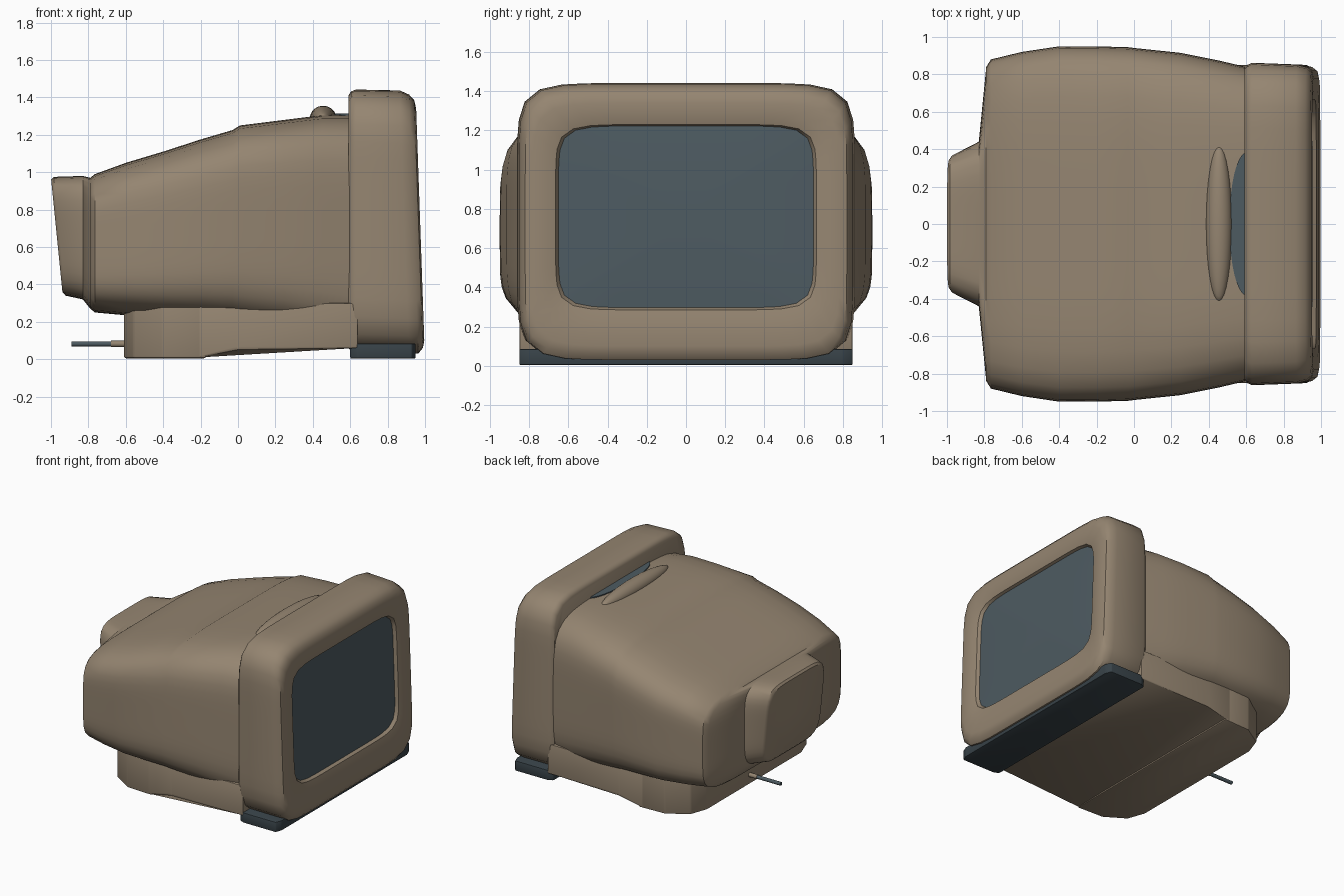
import bpy, bmesh, math
from mathutils import Vector

if "Cube" in bpy.data.objects:
    bpy.data.objects.remove(bpy.data.objects["Cube"], do_unlink=True)


def material(name, color):
    m = bpy.data.materials.new(name)
    m.use_nodes = True
    m.diffuse_color = (*color, 1)
    bsdf = m.node_tree.nodes["Principled BSDF"]
    bsdf.inputs["Base Color"].default_value = (*color, 1)
    bsdf.inputs["Roughness"].default_value = 0.7
    return m


BEIGE = material("beige plastic", (0.30, 0.235, 0.165))
GLASS = material("blue grey glass", (0.075, 0.104, 0.12))
DARK = material("dark underside", (0.04, 0.056, 0.066))


def finish(name, bm, mats, angle=38):
    bmesh.ops.recalc_face_normals(bm, faces=bm.faces)
    mesh = bpy.data.meshes.new(name)
    bm.to_mesh(mesh)
    bm.free()
    ob = bpy.data.objects.new(name, mesh)
    bpy.context.collection.objects.link(ob)
    for m in mats:
        mesh.materials.append(m)
    bpy.ops.object.select_all(action="DESELECT")
    ob.select_set(True)
    bpy.context.view_layer.objects.active = ob
    bpy.ops.object.shade_smooth_by_angle(angle=math.radians(angle))
    return ob


def loft(bm, rings, power, lean=lambda x, z: 0, steps=64):
    """Skin rounded-rectangle rings given as (x, half width, bottom, top)."""
    loops = []
    for x, hw, z0, z1 in rings:
        loop = []
        for i in range(steps):
            a = 2 * math.pi * (i + 0.5) / steps
            c, s = math.cos(a), math.sin(a)
            r = (abs(c) ** power + abs(s) ** power) ** (-1 / power)
            z = (z0 + z1) / 2 + r * s * (z1 - z0) / 2
            loop.append(bm.verts.new((x + lean(x, z), r * c * hw, z)))
        loops.append(loop)
    for a, b in zip(loops, loops[1:]):
        for i in range(steps):
            j = (i + 1) % steps
            bm.faces.new((a[i], a[j], b[j], b[i]))
    bm.faces.new(loops[0])
    bm.faces.new(loops[-1])
    return loops


# Tapered rear housing with the tube neck cover at the back
bm = bmesh.new()
loft(bm, [(-1.0, 0.35, 0.36, 0.96), (-0.985, 0.37, 0.34, 0.975),
          (-0.83, 0.44, 0.32, 0.98), (-0.79, 0.84, 0.27, 0.97),
          (-0.765, 0.88, 0.25, 0.99), (-0.6, 0.92, 0.235, 1.05),
          (-0.4, 0.95, 0.22, 1.11), (-0.2, 0.95, 0.21, 1.175),
          (-0.03, 0.945, 0.2, 1.225), (0.01, 0.94, 0.19, 1.25),
          (0.25, 0.915, 0.16, 1.28), (0.45, 0.875, 0.12, 1.305),
          (0.64, 0.83, 0.08, 1.305)], 5.5,
     lambda x, z: 0.1 * max(0, 0.97 - z) if x < -0.9 else 0)
finish("rear_housing", bm, [BEIGE])

# Front bezel, with the opening stepping in to a gently domed screen
bm = bmesh.new()
loft(bm, [(0.59, 0.835, 0.06, 1.41), (0.605, 0.85, 0.045, 1.432),
          (0.63, 0.862, 0.04, 1.442), (0.89, 0.852, 0.03, 1.437),
          (0.94, 0.84, 0.03, 1.415), (0.966, 0.82, 0.06, 1.385),
          (0.975, 0.78, 0.1, 1.34), (0.972, 0.71, 0.22, 1.27),
          (0.96, 0.665, 0.285, 1.23), (0.935, 0.65, 0.297, 1.222)],
     8, lambda x, z: 0.035 * (0.7 - z) if x > 0.8 else 0)
finish("front_bezel", bm, [BEIGE])

bm = bmesh.new()
cz = 0.76
loft(bm, [(0.937 + 0.016 * (1 - f * f), 0.65 * f, cz - 0.463 * f, cz + 0.463 * f)
          for f in (1, 0.85, 0.65, 0.4, 0.15)],
     8, lambda x, z: 0.035 * (0.7 - z))
finish("screen", bm, [GLASS])


def slab(name, outline, z0, z1, mat, bevel, shape=None):
    """Extrude a mirrored (x, half width) outline upward and soften its edges."""
    bm = bmesh.new()
    pts = outline + [(x, -y) for x, y in reversed(outline)]
    f = bm.faces.new([bm.verts.new((x, y, z0)) for x, y in pts])
    up = bmesh.ops.extrude_face_region(bm, geom=[f])["geom"]
    for v in up:
        if isinstance(v, bmesh.types.BMVert):
            v.co.z = z1
    if shape:
        for v in bm.verts:
            shape(v.co)
    bmesh.ops.bevel(bm, geom=bm.edges[:], offset=bevel, segments=2,
                    profile=0.5, affect="EDGES")
    return finish(name, bm, [mat])


# Base under the housing, deepest at the back
slab("rear_base", [(-0.17, 0.85), (-0.4, 0.84), (-0.56, 0.74), (-0.61, 0.6)],
     0.005, 0.4, BEIGE, 0.012)


def rise(co):
    if co.z < 0.2 and co.x > -0.1:
        co.z = 0.06


slab("underside_panel", [(0.64, 0.85), (0.0, 0.85), (-0.21, 0.85)],
     0.008, 0.3, BEIGE, 0.008, rise)

# Dark foot strip under the bezel
slab("front_foot", [(0.95, 0.8), (0.93, 0.85), (0.64, 0.85), (0.6, 0.83)],
     0.003, 0.085, DARK, 0.008)

# Grip recess on top: raised lip and dark inset plate
bm = bmesh.new()
bmesh.ops.create_uvsphere(bm, u_segments=32, v_segments=16, radius=1)
for v in bm.verts:
    v.co = Vector((0.455 + v.co.x * 0.07, v.co.y * 0.42, 1.29 + v.co.z * 0.065))
finish("grip_lip", bm, [BEIGE])

bm = bmesh.new()
bmesh.ops.create_cone(bm, cap_ends=True, segments=40, radius1=1, radius2=1, depth=1)
for v in bm.verts:
    v.co = Vector((0.6 + v.co.x * 0.09, v.co.y * 0.38, 1.308 + v.co.z * 0.009))
finish("grip_recess", bm, [GLASS])

# Cable leaving the back of the base
for name, x0, x1, r, mat in (("cable_sleeve", -0.68, -0.58, 0.017, BEIGE),
                             ("cable", -0.89, -0.66, 0.014, GLASS)):
    bm = bmesh.new()
    bmesh.ops.create_cone(bm, cap_ends=True, segments=12, radius1=r, radius2=r,
                          depth=x1 - x0)
    for v in bm.verts:
        v.co = Vector(((x0 + x1) / 2 + v.co.z, 0.06 + v.co.y, 0.082 + v.co.x))
    finish(name, bm, [mat])
